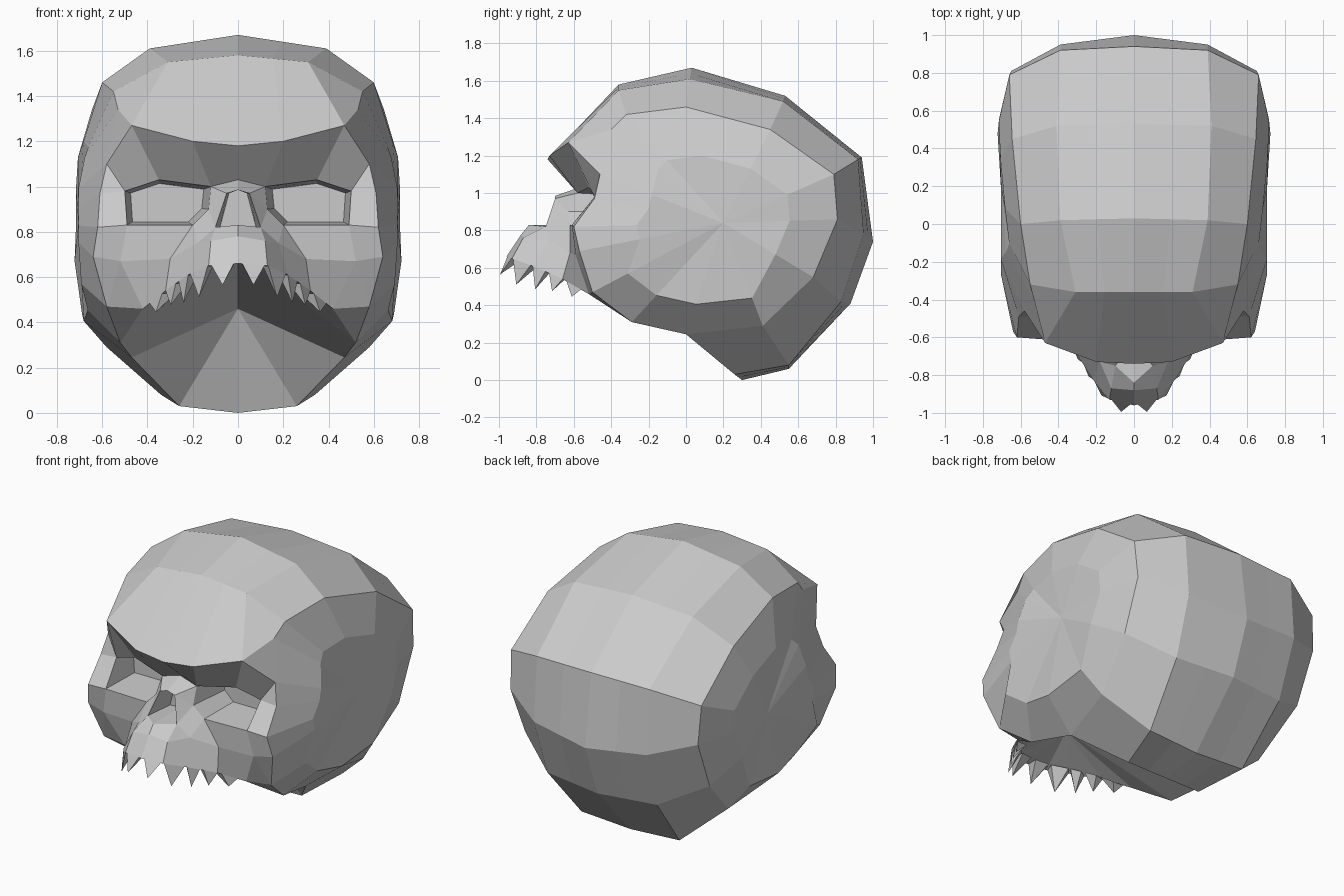
import bpy, bmesh
from mathutils import Vector as V

if "Cube" in bpy.data.objects:
    bpy.data.objects.remove(bpy.data.objects["Cube"])


def mirrored(name, bm):
    bmesh.ops.recalc_face_normals(bm, faces=bm.faces[:])
    me = bpy.data.meshes.new(name)
    bm.to_mesh(me)
    bm.free()
    ob = bpy.data.objects.new(name, me)
    bpy.context.collection.objects.link(ob)
    mod = ob.modifiers.new("mirror", 'MIRROR')
    mod.use_clip = True
    return ob


bm = bmesh.new()


def vert(*co):
    return bm.verts.new(co)


def faces(text):
    for poly in text.split(","):
        bm.faces.new([p[n] for n in poly.split()])


def tunnel(loop, back, close):
    # recessed cavity: walls from the rim to a smaller back wall
    inner = [vert(*c) for c in back]
    n = len(loop)
    for i in range(n if close else n - 1):
        j = (i + 1) % n
        bm.faces.new((loop[i], loop[j], inner[j], inner[i]))
    bm.faces.new(inner)


# Braincase: mid profile, crown edge and side edge, from brow over the back to the base
mid = [(0, -.74, 1.18), (0, -.36, 1.58), (0, .03, 1.67), (0, .53, 1.52), (0, .94, 1.19),
       (0, 1.0, .74), (0, .88, .41), (0, .55, .06), (0, .30, 0)]
crown = [(.47, -.63, 1.27), (.31, -.36, 1.55), (.39, .02, 1.61), (.41, .52, 1.49), (.39, .92, 1.18),
         (.39, .95, .78), (.38, .83, .42), (.34, .55, .08), (.26, .26, .03)]
side = [(.53, -.40, 1.34), (.55, -.32, 1.42), (.60, 0, 1.46), (.645, .45, 1.34), (.66, .79, 1.10),
        (.65, .81, .86), (.64, .68, .55), (.58, .41, .29), (.47, 0, .245)]
between = [tuple((V(a) + V(b)) / 2) for a, b in zip(mid, crown)]
between[0] = (.2, -.73, 1.20)
cols = [[vert(*c) for c in col] for col in (mid, between, crown, side)]
for a, b in zip(cols, cols[1:]):
    for i in range(8):
        bm.faces.new((a[i], a[i + 1], b[i + 1], b[i]))

# Face landmarks on one half
p = {
    # brow and eye socket rim
    "u0": (0, -.57, 1.03), "u1": (.12, -.58, 1.0), "u2": (.35, -.52, 1.03), "u3": (.50, -.49, .98),
    "o4": (.49, -.61, .83), "o5": (.20, -.62, .83), "o6": (.13, -.63, .90),
    # temple, cheekbone and jaw corner
    "t": (.58, -.46, 1.10), "l": (.61, -.49, .97), "k": (.62, -.60, .82),
    "j": (.64, -.57, .69), "q": (.58, -.50, .47), "s": (.52, -.29, .31),
    "m": (.30, -.62, .68), "c": (.52, -.59, .67),
    # nose opening and upper jaw
    "n0": (0, -.70, .985), "n1": (.05, -.70, .97), "n2": (.10, -.75, .82), "n3": (0, -.84, .83),
    "w": (.18, -.73, .75), "p0": (0, -.88, .78), "p1": (.12, -.87, .76),
    "g0": (0, -.96, .66), "g1": (.13, -.93, .65), "g2": (.22, -.82, .61),
    "g3": (.32, -.66, .54), "g4": (.42, -.52, .46),
    # palate and skull base
    "pal": (0, -.60, .71), "apex": (0, .12, .46),
}
p = {k: vert(*c) for k, c in p.items()}
p.update(b0=cols[0][0], b1=cols[1][0], b2=cols[2][0], b3=cols[3][0],
         e0=cols[0][8], e1=cols[1][8], e2=cols[2][8], e3=cols[3][8])
# Brow underside, orbit surround and cheek
faces("b0 b1 u1 u0,b1 b2 u2 u1,b2 t u3 u2,b2 b3 t,t l u3,l k o4 u3,o4 k j c,o5 o4 c m,o5 m w,"
      "m c g4 g3,c j q,c q g4")
# Nose and upper jaw
faces("u0 u1 n1 n0,u1 o6 n1,o6 n2 n1,o6 o5 w n2,n2 w p1,n2 p1 p0 n3,p0 p1 g1 g0,p1 w g2 g1,w m g3 g2")
# Palate and skull base
faces("g0 g1 pal,g1 g2 pal,g2 g3 pal,g3 g4 pal,pal g4 s,g4 q s,pal s e3,pal e3 apex,"
      "apex e3 e2,apex e2 e1,apex e1 e0")

# Side of the head: ring, inner ring, centre
ring = cols[3] + [p[n] for n in ("s", "q", "j", "k", "l", "t")]
centre = V((.705, .20, .84))
inner = []
for v in ring:
    c = v.co.lerp(centre, .27 if v.co.z < .5 else .42)
    c.x = .735 - .35 * max(0, c.z - 1.05) - .25 * max(0, .62 - c.z) - .1 * max(0, c.y - .35)
    if c.y < -.1:
        c.x -= .03
    inner.append(vert(*c))
hub = vert(*centre)
for i in range(len(ring)):
    j = (i + 1) % len(ring)
    bm.faces.new((ring[i], ring[j], inner[j], inner[i]))
    bm.faces.new((inner[i], inner[j], hub))

# Eye sockets and nose cavity
rim = [p[n] for n in ("u1", "u2", "u3", "o4", "o5", "o6")]
mid_eye = V((.33, 0, .92))
tunnel(rim, [(mid_eye.x + (v.co.x - mid_eye.x) * .85, -.36,
              mid_eye.z + (v.co.z - mid_eye.z) * .85) for v in rim], True)
rim = [p[n] for n in ("n0", "n1", "n2", "n3")]
tunnel(rim, [(v.co.x * .8, -.56, v.co.z) for v in rim], False)
gum = [p[n].co.copy() for n in ("g0", "g1", "g2", "g3", "g4")]
mirrored("skull", bm)

# Teeth: pointed wedges growing straight out of the gum line
bm = bmesh.new()
# gum segment, start, end, tooth height, forward lean
teeth = [(0, .15, .90, .09, .04), (1, .05, .90, .12, .02), (2, .0, .42, .11, .01),
         (2, .55, 1, .08, .01), (3, .15, .7, .06, 0)]
for seg, a, b, h, lean in teeth:
    outer = [gum[seg].lerp(gum[seg + 1], t) for t in (a, b)]
    inset = [o.lerp(V((0, -.58, o.z)), .18) for o in outer]
    base = [vert(*c) for c in (outer[0], outer[1], inset[1], inset[0])]
    c = (outer[0] + outer[1]) / 2
    tip = vert(c.x, c.y - lean - .01, c.z - h)
    bm.faces.new(base)
    for k in range(4):
        bm.faces.new((base[k], base[(k + 1) % 4], tip))
mirrored("upper_teeth", bm)
